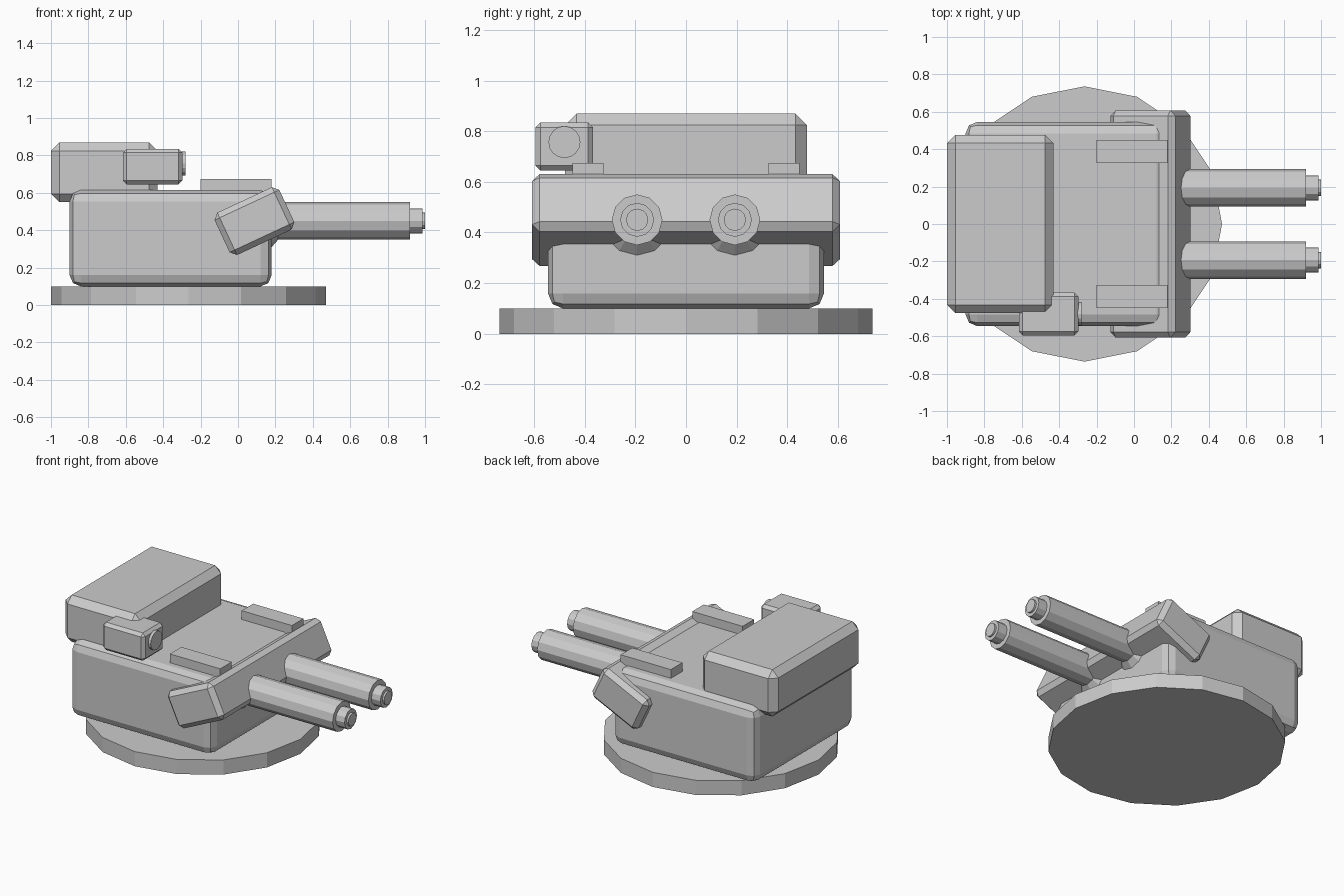
import bpy
import bmesh
import math
from mathutils import Matrix, Vector

default = bpy.data.objects.get("Cube")
if default:
    bpy.data.objects.remove(default, do_unlink=True)

# One plain grey for the whole turret
grey = bpy.data.materials.new("light_grey")
grey.use_nodes = True
colour = (0.6, 0.6, 0.6, 1)
grey.diffuse_color = colour
grey.node_tree.nodes["Principled BSDF"].inputs["Base Color"].default_value = colour


def finish(name, bm):
    bmesh.ops.recalc_face_normals(bm, faces=bm.faces)
    mesh = bpy.data.meshes.new(name)
    bm.to_mesh(mesh)
    bm.free()
    mesh.materials.append(grey)
    obj = bpy.data.objects.new(name, mesh)
    bpy.context.collection.objects.link(obj)
    return obj


def box(name, low, high, bevel=0, segments=1, tilt=0):
    """Chamfered box between two corners, tilted about its own y axis."""
    low, high = Vector(low), Vector(high)
    bm = bmesh.new()
    bmesh.ops.create_cube(bm, size=1)
    bmesh.ops.scale(bm, vec=high - low, verts=bm.verts)
    if bevel:
        bmesh.ops.bevel(bm, geom=bm.edges[:], offset=bevel, segments=segments,
                        profile=0.5, affect='EDGES')
    place = Matrix.Translation((low + high) / 2) @ Matrix.Rotation(-tilt, 4, 'Y')
    bmesh.ops.transform(bm, matrix=place, verts=bm.verts)
    return finish(name, bm)


def lathe(name, profile, centre, sides, axis='X'):
    """Closed turned part from (distance along axis, radius) pairs."""
    bm = bmesh.new()
    rings = []
    for along, radius in profile:
        ring = []
        for i in range(sides):
            a = math.tau * i / sides
            u, v = radius * math.cos(a), radius * math.sin(a)
            offset = (along, u, v) if axis == 'X' else (u, v, along)
            ring.append(bm.verts.new(Vector(centre) + Vector(offset)))
        rings.append(ring)
    for a, b in zip(rings, rings[1:]):
        for i in range(sides):
            j = (i + 1) % sides
            bm.faces.new((a[i], a[j], b[j], b[i]))
    bm.faces.new(rings[0])
    bm.faces.new(rings[-1])
    return finish(name, bm)


# Turning ring and main housing
lathe("base_ring", [(0, 0.736), (0.1, 0.736)], (-0.265, 0, 0), 16, 'Z')
box("turret_body", (-0.9, -0.545, 0.1), (0.18, 0.545, 0.615), 0.06, 2)

# Raised rear bin
box("rear_bin", (-1, -0.477, 0.55), (-0.43, 0.477, 0.87), 0.045)

# Sighting unit on the right side
box("sight_housing", (-0.615, -0.595, 0.645), (-0.298, -0.367, 0.835), 0.02)
lathe("sight_lens", [(-0.32, 0.063), (-0.28, 0.063)], (0, -0.48, 0.757), 16)

# Tilted gun shield
box("gun_shield", (-0.103, -0.608, 0.324), (0.279, 0.608, 0.574), 0.03,
    tilt=math.radians(25))

# Paired roof rails and guns with stepped muzzles
barrel = [(0.1, 0.14), (0.18, 0.14), (0.215, 0.1), (0.92, 0.1),
          (0.92, 0.067), (0.987, 0.067), (0.987, 0.044), (1, 0.044)]
for side, s in (("left", 1), ("right", -1)):
    y = 0.387 * s
    box(side + "_roof_rail", (-0.2, y - 0.062, 0.58), (0.18, y + 0.062, 0.675))
    lathe(side + "_gun_barrel", barrel, (0, 0.193 * s, 0.45), 12)
